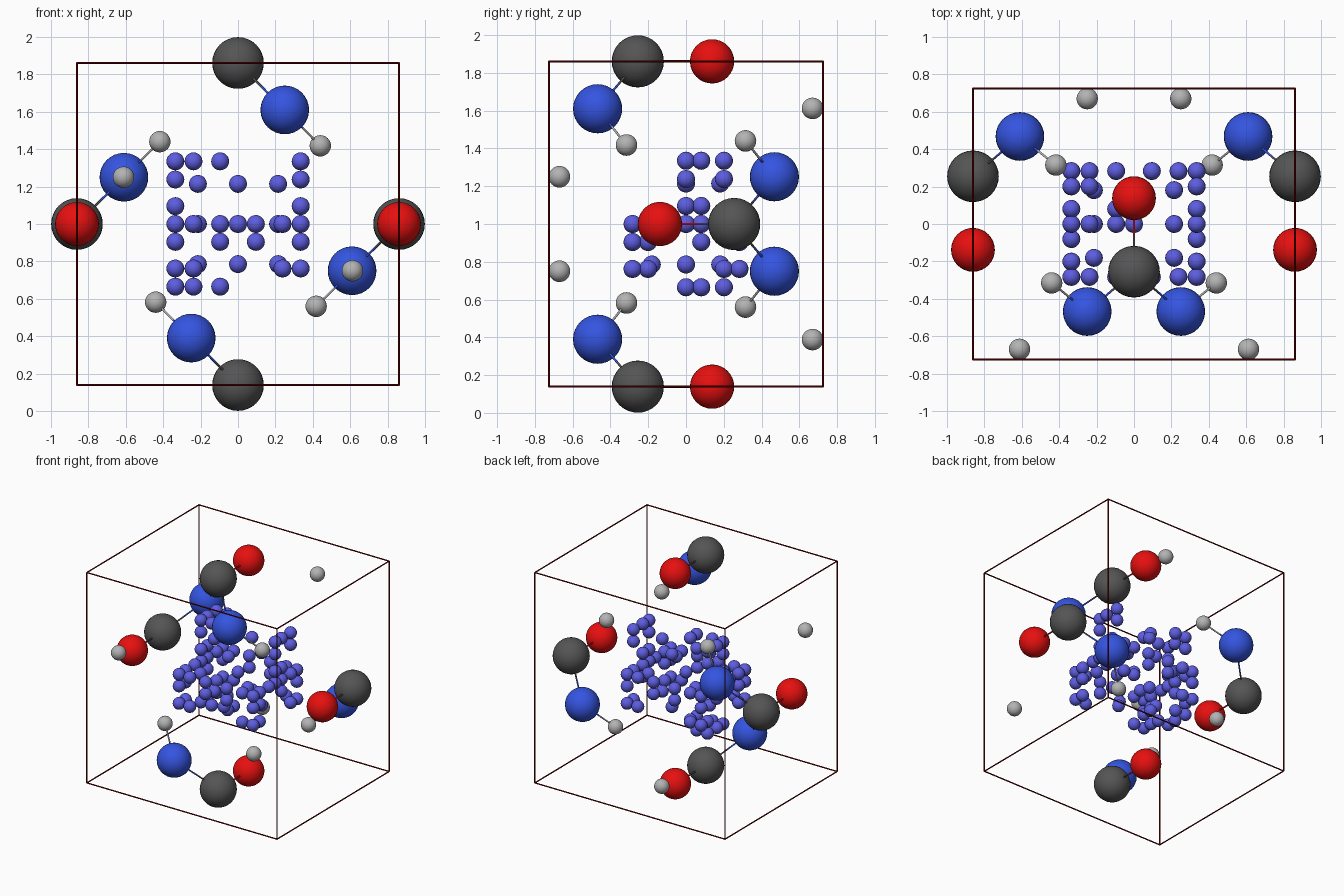
import bpy, bmesh
from itertools import product
from mathutils import Vector

if "Cube" in bpy.data.objects:
    bpy.data.objects.remove(bpy.data.objects["Cube"])

CZ = 1.0                       # height of the cell centre
HX, HY = 0.861, 0.725          # half sizes of the cell (x and z share one)


def material(name, rgb):
    m = bpy.data.materials.new(name)
    m.diffuse_color = (*rgb, 1)
    m.use_nodes = True
    m.node_tree.nodes["Principled BSDF"].inputs["Base Color"].default_value = m.diffuse_color
    return m


MATS = {
    "carbon": material("carbon_grey", (0.09, 0.09, 0.09)),
    "nitrogen": material("nitrogen_blue", (0.035, 0.09, 0.75)),
    "oxygen": material("oxygen_red", (0.8, 0.005, 0.005)),
    "hydrogen": material("hydrogen_grey", (0.45, 0.45, 0.45)),
    "site": material("site_violet", (0.11, 0.11, 0.75)),
    "cell": material("cell_dark_red", (0.15, 0.0, 0.0)),
}
RADIUS = {"carbon": 0.138, "nitrogen": 0.130, "oxygen": 0.117,
          "hydrogen": 0.057, "site": 0.048}


def ball_mesh(kind):
    bm = bmesh.new()
    seg = 20 if kind == "site" else 32
    bmesh.ops.create_uvsphere(bm, u_segments=seg, v_segments=seg // 2, radius=RADIUS[kind])
    for f in bm.faces:
        f.smooth = True
    me = bpy.data.meshes.new(kind + "_ball")
    bm.to_mesh(me)
    bm.free()
    me.materials.append(MATS[kind])
    return me


BALLS = {k: ball_mesh(k) for k in RADIUS}


def ball(kind, p):
    ob = bpy.data.objects.new(kind + "_ball", BALLS[kind])
    ob.location = (p[0], p[1], p[2] + CZ)
    bpy.context.collection.objects.link(ob)


def rod(name, p, q, r, mat):
    p, q = Vector(p), Vector(q)
    d = q - p
    bm = bmesh.new()
    bmesh.ops.create_cone(bm, cap_ends=True, segments=10, radius1=r, radius2=r, depth=d.length)
    for f in bm.faces:
        f.smooth = len(f.verts) == 4
    me = bpy.data.meshes.new(name)
    bm.to_mesh(me)
    bm.free()
    me.materials.append(mat)
    ob = bpy.data.objects.new(name, me)
    ob.rotation_mode = 'QUATERNION'
    ob.rotation_quaternion = d.to_track_quat('Z', 'Y')
    ob.location = (p + q) / 2 + Vector((0, 0, CZ))
    bpy.context.collection.objects.link(ob)


def bond(kind_a, a, kind_b, b):
    # each half takes the colour of its own atom
    mid = (Vector(a) + Vector(b)) / 2
    rod("bond", a, mid, 0.006, MATS[kind_a])
    rod("bond", mid, b, 0.006, MATS[kind_b])


# unit cell frame
for s, t in product((-1, 1), repeat=2):
    rod("cell_edge_x", (-HX, s * HY, t * HX), (HX, s * HY, t * HX), 0.005, MATS["cell"])
    rod("cell_edge_y", (s * HX, -HY, t * HX), (s * HX, HY, t * HX), 0.005, MATS["cell"])
    rod("cell_edge_z", (s * HX, t * HY, -HX), (s * HX, t * HY, HX), 0.005, MATS["cell"])

# molecules: top / bottom pair and left / right pair, related by half turns about y
for s in (1, -1):
    upper = {"c": (0, -0.255, s * HX), "o": (0, 0.138, s * HX),
             "n": (s * 0.25, -0.468, s * 0.61), "h": (s * 0.44, -0.315, s * 0.418),
             "free": (s * 0.25, 0.67, s * 0.612)}
    side = {"c": (-s * HX, 0.255, 0), "o": (-s * HX, -0.138, 0),
            "n": (-s * 0.61, 0.468, s * 0.25), "h": (-s * 0.418, 0.315, s * 0.44),
            "free": (-s * 0.612, -0.67, s * 0.25)}
    for m in (upper, side):
        ball("carbon", m["c"])
        ball("oxygen", m["o"])
        ball("nitrogen", m["n"])
        ball("hydrogen", m["h"])
        ball("hydrogen", m["free"])
        bond("carbon", m["c"], "oxygen", m["o"])
        bond("carbon", m["c"], "nitrogen", m["n"])
        bond("nitrogen", m["n"], "hydrogen", m["h"])

# small sites in the cavity, in units of the cluster half size
A, B, C, D = 1.0, 0.71, 0.64, 0.285
sites = {(0, 0, 0)}
for x in (-A, A):
    for k in (0, D, B):
        sites |= {(x, 0, k), (x, k, A), (x, k, 0), (x, -k, 0), (x, -A, -k), (x, A, -k)}
    sites |= {(x, 0, A), (x, A, 0), (x, -A, 0)}
    sites |= {(x, D, D), (x, B, B), (x, -B, -B), (x, B, -B), (x, D, -D), (x, -B, -D)}
sites |= {(-A, k, -A) for k in (0, D, B)}
for s, k in product((-1, 1), (D, B)):
    sites |= {(-k, 0, s * A), (-k, k, s * A)}
    for t in (-1, 1):
        sites |= {(t * k, s * A, 0), (t * k, s * A, -k)}
for s, t in product((-1, 1), repeat=2):
    sites |= {(s * C, t * C, 0), (s * C, 0, t * C)}
sites |= {(0, C, C), (0, C, -C), (0, -C, -C)}
for x, y, z in sorted(sites):
    ball("site", (x * 0.335, y * 0.283, z * 0.335))
